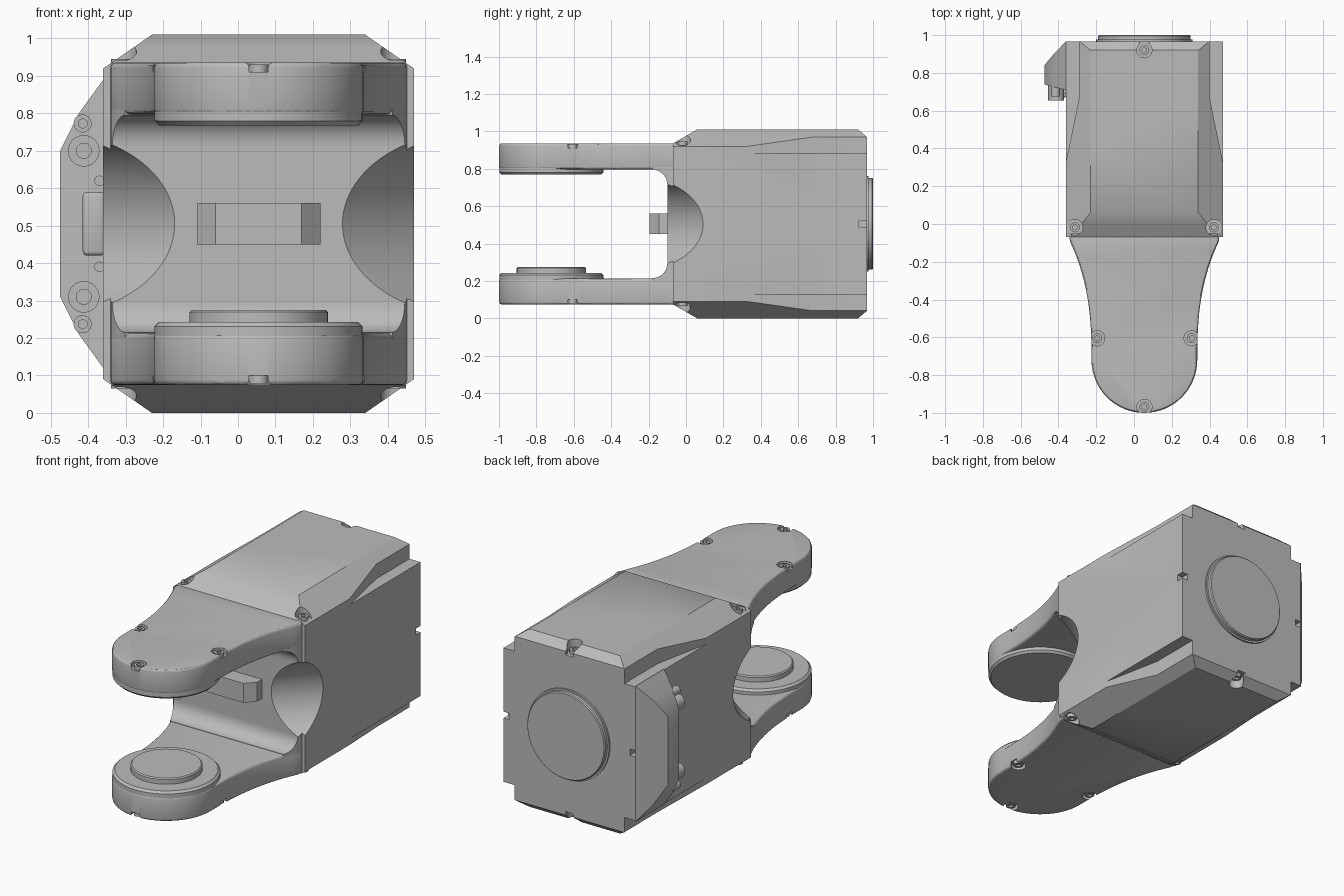
import bpy, bmesh, math
from mathutils import Matrix, Vector

cube = bpy.data.objects.get("Cube")
if cube:
    bpy.data.objects.remove(cube, do_unlink=True)

CX, CZ = 0.055, 0.505          # axis of the housing
PIVOT_Y = -0.72                # centre of the fork discs
SIDES = (-1, 1)

grey = bpy.data.materials.new("machined grey")
grey.use_nodes = True
grey.diffuse_color = (0.5, 0.5, 0.5, 1)
for node in grey.node_tree.nodes:
    if node.type == 'BSDF_PRINCIPLED':
        node.inputs["Base Color"].default_value = (0.5, 0.5, 0.5, 1)
        node.inputs["Roughness"].default_value = 0.6


def finish(name, bm):
    bmesh.ops.recalc_face_normals(bm, faces=bm.faces)
    mesh = bpy.data.meshes.new(name)
    bm.to_mesh(mesh)
    bm.free()
    mesh.materials.append(grey)
    ob = bpy.data.objects.new(name, mesh)
    bpy.context.collection.objects.link(ob)
    return ob


def prism(name, pts, axis, lo, hi):
    """Extrude a 2D outline along an axis."""
    place = {'x': lambda p, h: (h, p[0], p[1]),
             'y': lambda p, h: (p[0], h, p[1]),
             'z': lambda p, h: (p[0], p[1], h)}[axis]
    bm = bmesh.new()
    face = bm.faces.new([bm.verts.new(place(p, lo)) for p in pts])
    ext = bmesh.ops.extrude_face_region(bm, geom=[face])
    move = Vector(place((0, 0), hi - lo))
    bmesh.ops.translate(bm, vec=move,
                        verts=[v for v in ext["geom"] if isinstance(v, bmesh.types.BMVert)])
    return finish(name, bm)


def cylinder(name, center, radius, length, direction=(0, 0, 1), sides=64):
    bm = bmesh.new()
    turn = Vector((0, 0, 1)).rotation_difference(Vector(direction)).to_matrix().to_4x4()
    bmesh.ops.create_cone(bm, cap_ends=True, segments=sides, radius1=radius,
                          radius2=radius, depth=length,
                          matrix=Matrix.Translation(center) @ turn)
    return finish(name, bm)


def box(name, x, y, z):
    return prism(name, [(x[0], y[0]), (x[1], y[0]), (x[1], y[1]), (x[0], y[1])], 'z', *z)


def activate(ob):
    bpy.ops.object.select_all(action='DESELECT')
    ob.select_set(True)
    bpy.context.view_layer.objects.active = ob


def boolean(ob, cutter, mode='DIFFERENCE'):
    mod = ob.modifiers.new("cut", 'BOOLEAN')
    mod.operation, mod.object, mod.solver = mode, cutter, 'EXACT'
    activate(ob)
    bpy.ops.object.modifier_apply(modifier=mod.name)
    bpy.data.objects.remove(cutter, do_unlink=True)


def bevel(ob, width, segments=3):
    mod = ob.modifiers.new("bevel", 'BEVEL')
    mod.width, mod.segments = width, segments
    mod.limit_method, mod.angle_limit = 'ANGLE', math.radians(60)
    activate(ob)
    bpy.ops.object.modifier_apply(modifier=mod.name)


def mirrored(half):
    """Complete a half outline given from top to bottom, about x = 0."""
    return half + [(-x, y) for x, y in reversed(half)]


def flip(z, s):
    """Height z on the upper side, or its mirror on the lower side."""
    return CZ + s * (z - CZ)


def span(a, b, s):
    return sorted((flip(a, s), flip(b, s)))


# Housing: chamfered cross-section crossed with the chamfered side outline
section = mirrored([(0.285, 0.505), (0.415, 0.415), (0.415, -0.415), (0.285, -0.505)])
body = prism("housing", [(CX + x, CZ + z) for x, z in section], 'y', -0.2, 1.1)
upper = [(-0.07, 0.935), (0.06, 1.01), (0.92, 1.01), (0.967, 0.97)]
outline = upper + [(y, 2 * CZ - z) for y, z in reversed(upper)]
boolean(body, prism("cutter", outline, 'x', -1, 1), 'INTERSECT')

# Tapered notches along the four rear corners
for sx in SIDES:
    for sz in SIDES:
        wall = [(0.425, 0.281), (0.345, 0.67), (0.345, 1.1), (0.6, 1.1), (0.6, 0.281)]
        boolean(body, prism("cutter", [(CX + sx * x, y) for x, y in wall], 'z',
                            *span(0.885, 1.2, sz)))


# Plan outline of one fork arm
flare = []
for i in range(17):
    t = 1 - i / 16
    flare.append((min(0.28 + 0.135 * t ** 2.6, 0.398), PIVOT_Y + 0.67 * t))
tip = [(0.28 * math.cos(a), PIVOT_Y - 0.28 * math.sin(a))
       for a in (math.pi / 2 * i / 16 for i in range(1, 17))]
half = flare + tip[:-1]
plan = half + [(0, PIVOT_Y - 0.28)] + [(-x, y) for x, y in reversed(half)]
plan = [(CX + x, y) for x, y in plan]

# Bridge between the arms, filleted into both of them
fillet = [(-0.18 + 0.08 * math.sin(a), 0.715 + 0.08 * math.cos(a))
          for a in (math.pi / 2 * i / 10 for i in range(11))]
bridge_side = [(-0.05, 0.81), (-0.18, 0.81)] + fillet
bridge_side += [(y, 2 * CZ - z) for y, z in reversed(bridge_side)]
bridge = prism("fork_bridge", bridge_side, 'x', -1, 1)
boolean(bridge, prism("cutter", plan, 'z', -0.5, 1.5), 'INTERSECT')

# Round scoops across both front corners
for part in (body, bridge):
    for s in SIDES:
        off = 0.113 / math.sqrt(2)
        boolean(part, cylinder("cutter", (CX + s * (0.415 + off), -0.1 - off, CZ),
                               0.248, 1.6, (s, 1, 0), 96))

# Fork arms with round bosses
arms = {}
for s, label in ((1, "upper"), (-1, "lower")):
    arm = prism(label + "_arm", plan, 'z', *span(0.797, 0.936, s))
    bevel(arm, 0.014)
    arms[s] = arm
    height = 0.768 if s > 0 else 0.767
    lo, hi = span(height, 0.85, s)
    boss = cylinder(label + "_boss", (CX, PIVOT_Y, (lo + hi) / 2), 0.278, hi - lo, sides=96)
    bevel(boss, 0.012, 1)
disc = cylinder("pivot_disc", (CX, PIVOT_Y, 0.255), 0.185, 0.04)
bevel(disc, 0.006, 1)


def screw(center, direction, radius=0.026, length=0.024):
    head = cylinder("screw", center, radius, length, direction, 32)
    tip_at = Vector(center) + Vector(direction) * length / 2
    boolean(head, cylinder("cutter", tip_at, radius * 0.55, length, direction, 6))
    return head


# Recessed screws on the top and the bottom
arm_spots = [(-0.25, -0.605), (0.25, -0.605), (0, -0.968)]
for s in SIDES:
    up = (0, 0, s)
    for x, y in arm_spots:
        boolean(arms[s], cylinder("cutter", (CX + x, y, flip(0.96, s)), 0.04, 0.1, up, 32))
        screw((CX + x, y, flip(0.919, s)), up)
    for x in (-0.368, 0.368):
        spot = (CX + x, -0.018)
        boolean(body, cylinder("cutter", (*spot, flip(0.98, s)), 0.042, 0.11, up, 32))
        screw((*spot, flip(0.933, s)), up)
    boolean(body, cylinder("cutter", (CX, 0.92, flip(1.0, s)), 0.04, 0.1, up, 32))
    boolean(body, box("cutter", (CX - 0.025, CX + 0.025), (0.92, 1.1), span(0.95, 1.1, s)))
    screw((CX, 0.92, flip(0.96, s)), up)

# Small slots at the rear of both sides
for s in SIDES:
    x = sorted((CX + s * 0.38, CX + s * 0.5))
    boolean(body, box("cutter", x, (0.925, 1.1), (CZ - 0.018, CZ + 0.018)))

# Rear round cover
rim = cylinder("rear_cover_rim", (CX, 0.965, CZ), 0.255, 0.024, (0, 1, 0), 96)
cover = cylinder("rear_cover", (CX, 0.975, CZ), 0.245, 0.05, (0, 1, 0), 96)
bevel(cover, 0.005, 1)

# Stop block on the bridge
stop = [(-0.165, -0.08), (-0.165, -0.145), (-0.115, -0.195),
        (0.115, -0.195), (0.165, -0.145), (0.165, -0.08)]
prism("stop_block", [(CX + x, y) for x, y in stop], 'z', CZ - 0.055, CZ + 0.055)

# Connector pod on the right side: a tapered hull
bm = bmesh.new()
for s in SIDES:
    for x, y, z in ((-0.36, 0.967, 0.385), (-0.36, 0.71, 0.385), (-0.425, 0.9, 0.295),
                    (-0.425, 0.725, 0.295), (-0.475, 0.84, 0.195), (-0.475, 0.74, 0.195)):
        bm.verts.new((x, y, CZ + s * z))
bmesh.ops.convex_hull(bm, input=bm.verts)
bmesh.ops.dissolve_limit(bm, angle_limit=0.02, verts=bm.verts, edges=bm.edges)
finish("connector_pod", bm)

# Sockets, screws and plug on the front of the pod
for s in SIDES:
    socket = cylinder("pod_socket", (-0.412, 0.70, CZ + s * 0.195), 0.042, 0.09, (0, 1, 0), 32)
    boolean(socket, cylinder("cutter", (-0.412, 0.66, CZ + s * 0.195), 0.02, 0.06, (0, 1, 0), 32))
    screw((-0.415, 0.705, CZ + s * 0.268), (0, -1, 0), 0.024, 0.06)
    cylinder("pod_pin", (-0.37, 0.71, CZ + s * 0.115), 0.014, 0.04, (0, 1, 0), 16)
plug = box("pod_plug", (-0.415, -0.355), (0.67, 0.76), (CZ - 0.085, CZ + 0.085))
bevel(plug, 0.012)

# Smooth shading with sharp edges kept
for ob in bpy.context.scene.objects:
    if ob.type == 'MESH' and grey.name in ob.data.materials:
        activate(ob)
        bpy.ops.object.shade_smooth_by_angle(angle=math.radians(30))
